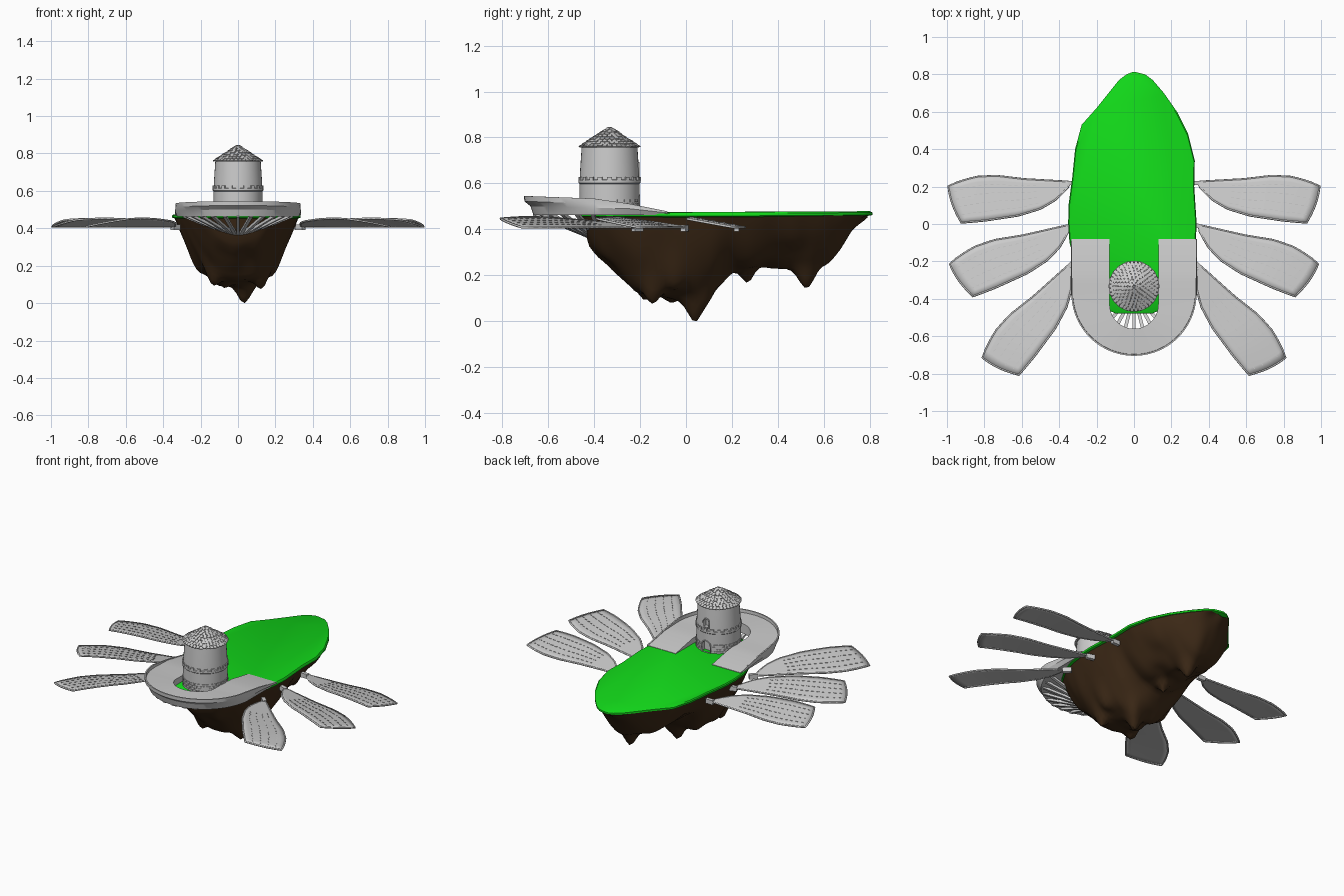
import bpy, bmesh, random
from math import sin, cos, pi, exp, radians
from mathutils import Matrix, Vector, noise

if "Cube" in bpy.data.objects:
    bpy.data.objects.remove(bpy.data.objects["Cube"])

random.seed(4)

def material(name, rgb):
    m = bpy.data.materials.new(name)
    m.diffuse_color = (*rgb, 1)
    m.use_nodes = True
    m.node_tree.nodes["Principled BSDF"].inputs["Base Color"].default_value = m.diffuse_color
    return m

def finish(name, bm, mat=None, smooth=None):
    bmesh.ops.recalc_face_normals(bm, faces=bm.faces)
    me = bpy.data.meshes.new(name)
    bm.to_mesh(me)
    bm.free()
    ob = bpy.data.objects.new(name, me)
    bpy.context.collection.objects.link(ob)
    if mat:
        me.materials.append(mat)
    if smooth:
        bpy.ops.object.select_all(action='DESELECT')
        ob.select_set(True)
        bpy.context.view_layer.objects.active = ob
        bpy.ops.object.shade_smooth_by_angle(angle=radians(smooth))
    return ob

def interp(table, v):
    if v <= table[0][0]:
        return table[0][1]
    for (a, p), (b, q) in zip(table, table[1:]):
        if v <= b:
            return p + (q - p) * (v - a) / (b - a)
    return table[-1][1]

def loft(bm, rows, closed=False):
    vs = [[bm.verts.new(p) for p in r] for r in rows]
    n = len(rows[0])
    for r, s in zip(vs, vs[1:]):
        for i in range(n if closed else n - 1):
            j = (i + 1) % n
            bm.faces.new((r[i], r[j], s[j], s[i]))
    return vs

def box(bm, matrix, size):
    bmesh.ops.create_cube(bm, size=1, matrix=matrix @ Matrix.Diagonal((*size, 1)))

def tube(name, pts, r, cyclic=False):
    cu = bpy.data.curves.new(name, 'CURVE')
    cu.dimensions = '3D'
    cu.bevel_depth, cu.bevel_resolution, cu.use_fill_caps = r, 1, True
    sp = cu.splines.new('POLY')
    sp.points.add(len(pts) - 1)
    for p, c in zip(sp.points, pts):
        p.co = (*c, 1)
    sp.use_cyclic_u = cyclic
    ob = bpy.data.objects.new(name, cu)
    bpy.context.collection.objects.link(ob)

green = material("grass", (0.006, 0.7, 0.01))
brown = material("earth", (0.05, 0.024, 0.009))

# Island outline: half widths along y
FRONT = [(-.478, .10), (-.455, .15), (-.40, .22), (-.3, .28), (-.2, .315)]
RIGHT = FRONT + [(-.1, .33), (0, .335), (.2, .322), (.34, .325), (.48, .29), (.60, .23),
                 (.70, .16), (.77, .10), (.80, .06), (.812, .01)]
LEFT = FRONT + [(-.1, .345), (0, .352), (.1, .35), (.25, .33), (.40, .315), (.53, .28),
                (.62, .20), (.77, .08), (.80, .04), (.812, .01)]

# Grass slab
bm = bmesh.new()
outline = [(x, y) for y, x in RIGHT] + [(-x, y) for y, x in reversed(LEFT)]
lift = lambda y: .006 * max(0, y)
rings = [[(x * s, (y - .1) * s + .1, z + lift(y)) for x, y in outline]
         for s, z in ((.96, .452), (1, .457), (1, .468), (.985, .474))]
vs = loft(bm, rings, True)
bm.faces.new(vs[0])
bm.faces.new(vs[-1])
finish("grass_top", bm, green, 40)

# Hanging rock: cross sections along y with stalactite bumps
TOP = .46
KEEL = [(-.46, .458), (-.445, .41), (-.43, .34), (-.38, .28), (-.28, .18), (-.22, .12), (-.1, .10),
        (.04, .08), (.12, .12), (.2, .21), (.34, .235), (.44, .235), (.55, .23), (.62, .26),
        (.70, .35), (.79, .455)]
SPIKES = [(.03, .04, .09, .045), (-.14, -.18, .075, .045), (.13, -.15, .085, .045), (-.08, -.06, .04, .04),
          (.08, .09, .04, .035), (0, .27, .075, .035), (.03, .525, .09, .045), (.2, -.05, .05, .05),
          (-.22, .0, .04, .05)]
rows = []
NY, NT = 64, 36
for i in range(NY + 1):
    y = -.46 + 1.25 * i / NY
    l, r = -interp(LEFT, y) * .97, interp(RIGHT, y) * .97
    row = []
    for j in range(NT + 1):
        t = -cos(pi * j / NT) * .4 + (2 * j / NT - 1) * .6
        x = (l + r) / 2 + t * (r - l) / 2
        fall = 1 - abs(t) ** 2.4
        z = TOP - (TOP - interp(KEEL, y)) * fall
        for sx, sy, d, w in SPIKES:
            z -= d * exp(-((x - sx) ** 2 + (y - sy) ** 2) / (w * w)) * min(1, fall * 2)
        z += .03 * noise.noise(Vector((x * 9, y * 9, 1))) * fall
        row.append([x, y, min(z, TOP)])
    rows.append(row)
low = min(p[2] for r in rows for p in r)
for r in rows:
    for p in r:
        p[2] = TOP - (TOP - p[2]) * TOP / (TOP - low)
bm = bmesh.new()
loft(bm, rows)
finish("island_rock", bm, brown, 50)

# U-shaped walkway with ramps and flared outer wall
DECK = [(-.70, .525), (-.25, .508), (-.08, .477)]
RAIL = [(-.40, .02), (-.25, .004), (-.08, .001)]
path = [(1, 0, y) for y in (-.08, -.25, -.32)]
path += [(cos(pi * k / 40), -sin(pi * k / 40), None) for k in range(41)]
path += [(-1, 0, y) for y in (-.32, -.25, -.08)]
rows = []
for c, s, y in path:
    def pt(rad, z):
        return (c * rad, (-.37 + s * rad) if y is None else y, z)
    yo = pt(.33, 0)[1]
    top = interp(DECK, yo)
    rail = top + interp(RAIL, yo)
    low_r = .325 + .03 * s
    inner = (c * .13, -.43 + s * .13 if s else (y if y is not None else -.37))
    rows.append([pt(low_r, .463), pt(low_r + .012, .463 + (top - .463) * .6), pt(.334, top - .003),
                 pt(.335, rail), pt(.327, rail), pt(.326, top), (*inner, top), (*inner, .463)])
bm = bmesh.new()
vs = loft(bm, rows, True)
bm.faces.new(vs[0])
bm.faces.new(vs[-1])
finish("walkway", bm, smooth=25)

# Radial struts under the walkway
bm = bmesh.new()
for k in range(13):
    a = -pi * (k + .5) / 13
    d = Vector((cos(a), sin(a), 0))
    p = Vector((0, -.37, .466)) + d * .295
    q = Vector((0, -.37, .37)) + d * .06
    M = Matrix.Translation((p + q) / 2) @ (p - q).to_track_quat('X', 'Z').to_matrix().to_4x4()
    box(bm, M, ((p - q).length, .018, .014))
finish("walkway_struts", bm)

# Tower body with door and window openings on the back
CY = -.333
def ring(r, z, n=40):
    return [(r * cos(2 * pi * i / n), CY + r * sin(2 * pi * i / n), z) for i in range(n)]
bm = bmesh.new()
vs = loft(bm, [ring(r, z) for r, z in ((.13, .465), (.131, .598), (.135, .602), (.135, .614),
                                       (.130, .616), (.128, .66), (.121, .765))], True)
bm.faces.new(vs[0])
bm.faces.new(vs[-1])
tower = finish("tower", bm, smooth=30)

def arch(w, z0, z1):
    return [(w, z0)] + [(w * cos(pi * i / 8), z1 - w + w * sin(pi * i / 8)) for i in range(9)] + [(-w, z0)]
for name, w, z0, z1 in (("door", .032, .474, .548), ("window", .02, .632, .69)):
    bm = bmesh.new()
    vs = loft(bm, [[(x, y, z) for x, z in arch(w, z0, z1)] for y in (-.235, -.15)], True)
    bm.faces.new(vs[0])
    bm.faces.new(vs[-1])
    cut = finish(name + "_cutter", bm)
    cut.hide_render = True
    cut.hide_set(True)
    mod = tower.modifiers.new(name, 'BOOLEAN')
    mod.operation, mod.object = 'DIFFERENCE', cut
    yf = CY + (.129 if name == "door" else .127)
    tube(name + "_frame", [(x, yf, z) for x, z in arch(w, z0, z1)], .004, True)

# Battlement band and base bricks
def around(a, r, z):
    return Matrix.Translation((0, CY, z)) @ Matrix.Rotation(a, 4, 'Z') @ Matrix.Translation((r, 0, 0))
bm = bmesh.new()
for k in range(20):
    box(bm, around(2 * pi * k / 20, .131, .62), (.01, .02, .016))
finish("tower_battlements", bm)
bm = bmesh.new()
for row in range(4):
    for k in range(26):
        a = 2 * pi * (k + row % 2 / 2) / 26
        if abs(a - pi / 2) > .32:
            box(bm, around(a, .1295, .482 + row * .014), (.008, .027, .011))
finish("tower_base_bricks", bm)

# Conical roof covered with shingles
bm = bmesh.new()
bmesh.ops.create_cone(bm, cap_ends=True, segments=40, radius1=.128, radius2=.002, depth=.084,
                      matrix=Matrix.Translation((0, CY, .799)))
finish("roof_cone", bm)
bm = bmesh.new()
for row in range(8):
    r = .124 - row * .0155
    n = max(6, int(2 * pi * r / .02))
    for k in range(n):
        M = around(2 * pi * (k + row % 2 / 2) / n, r, .763 + (.127 - r) * .66 + random.uniform(-.001, .002))
        box(bm, M @ Matrix.Rotation(.48, 4, 'Y'), (.022, .018, .005))
finish("roof_shingles", bm)

# Six feather-like oars: local x along the blade, leading edge flat, trailing edge raised
LEAD = [(0, .006), (.25, .02), (.40, .038), (.51, .032), (.60, .006), (.655, -.018)]
TRAIL = [(0, -.006), (.025, -.035), (.08, -.09), (.16, -.138), (.28, -.175), (.46, -.202), (.585, -.213)]
def blade_point(u, v):
    xl, xt = .655 * u, .585 * u
    yl, yt = interp(LEAD, xl), interp(TRAIL, xt)
    y = yl + (yt - yl) * v
    return Vector((xl + (xt - xl) * v + .012 * sin(pi * v) * u, y, .04 * v * (yl - yt) / .22))

def oar(name, px, py, angle, scale, side):
    M = (Matrix.Diagonal((side, 1, 1, 1)) @ Matrix.Translation((px, py, .409))
         @ Matrix.Rotation(radians(angle), 4, 'Z') @ Matrix.Scale(scale, 4))
    bm = bmesh.new()
    loft(bm, [[M @ blade_point((i / 20) ** 1.2, j / 8) for j in range(9)] for i in range(21)])
    ob = finish(name + "_blade", bm, smooth=30)
    sol = ob.modifiers.new("thickness", 'SOLIDIFY')
    sol.thickness, sol.offset = .007, 0
    edge = [blade_point((i / 20) ** 1.2, 0) for i in range(21)] + [blade_point(1, j / 8) for j in range(1, 9)]
    edge += [blade_point((i / 20) ** 1.2, 1) for i in range(19, 0, -1)]
    tube(name + "_rim", [M @ p for p in edge], .0055, True)
    # stitched seams and hinge block
    bm = bmesh.new()
    for v in (.2, .4, .6, .8):
        for k in range(14):
            box(bm, M @ Matrix.Translation(blade_point(.3 + k * .05, v) + Vector((0, 0, .004))), (.016, .003, .003))
    box(bm, M @ Matrix.Translation((-.012, 0, -.004)), (.05, .022, .028))
    finish(name + "_seams_and_hinge", bm)

for side, word in ((1, "right"), (-1, "left")):
    oar(word + "_rear_oar", .338, .22, 0, 1.0, side)
    oar(word + "_middle_oar", .342, -.01, -16, 1.03, side)
    oar(word + "_front_oar", .342, -.22, -45, 1.04, side)
